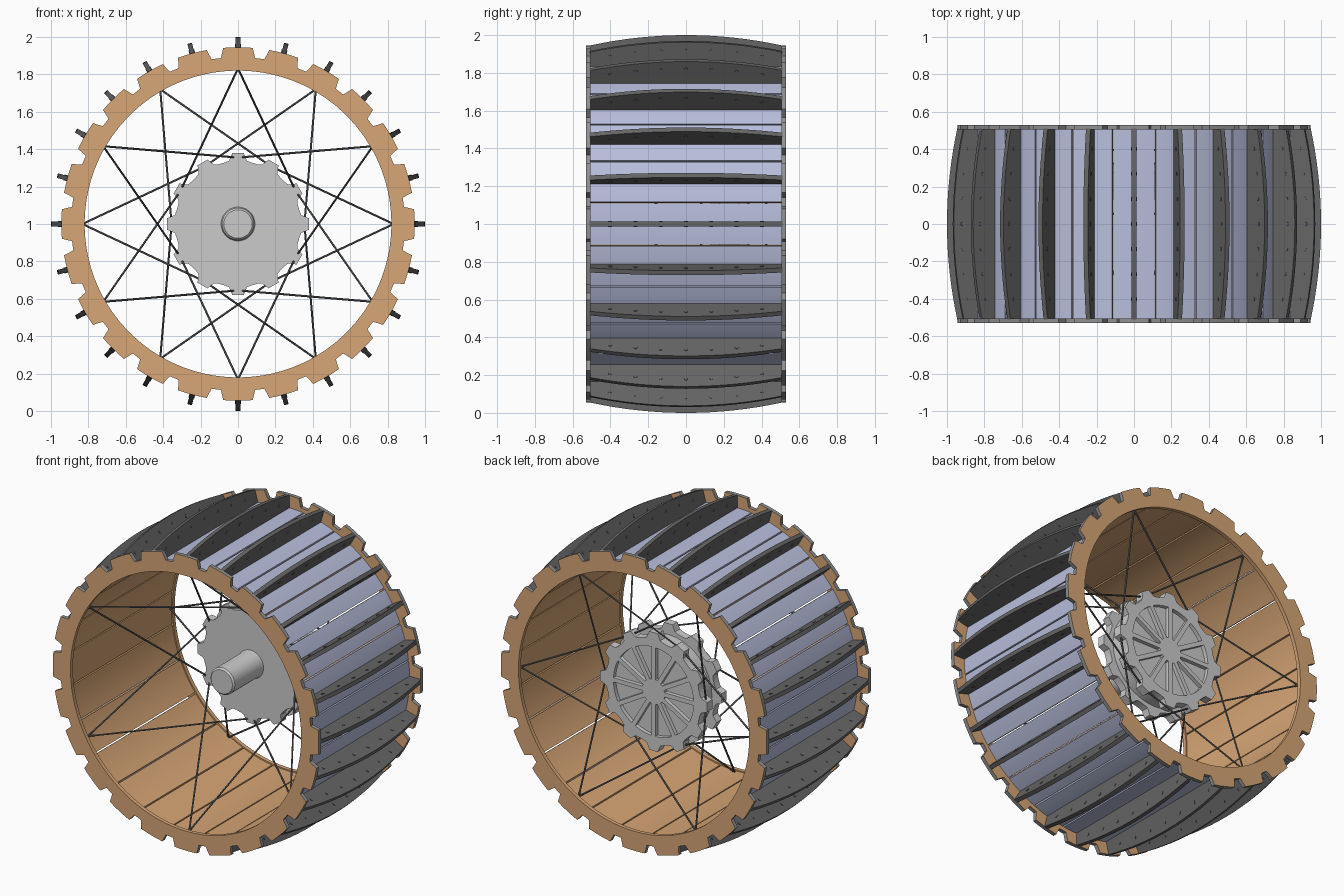
import bpy, bmesh
from math import sin, cos, pi, radians
from mathutils import Vector, Matrix

if "Cube" in bpy.data.objects:
    bpy.data.objects.remove(bpy.data.objects["Cube"])

C = Vector((0, 0, 1))          # wheel axle runs along y through this point
N = 24                         # lugs, rim teeth and skin panels
STEP = 2 * pi / N


def material(name, rgb):
    m = bpy.data.materials.new(name)
    m.diffuse_color = (*rgb, 1)
    m.use_nodes = True
    m.node_tree.nodes["Principled BSDF"].inputs["Base Color"].default_value = m.diffuse_color
    return m


ORANGE = material("copper", (0.68, 0.38, 0.18))
BLUE = material("pale_blue", (0.48, 0.52, 0.72))
DARK = material("dark_grey", (0.13, 0.13, 0.13))
GREY = material("mid_grey", (0.28, 0.28, 0.28))


def polar(r, a, y):
    return C + Vector((r * sin(a), y, r * cos(a)))


def finish(bm, name, *mats):
    bmesh.ops.recalc_face_normals(bm, faces=bm.faces)
    me = bpy.data.meshes.new(name)
    bm.to_mesh(me)
    bm.free()
    ob = bpy.data.objects.new(name, me)
    bpy.context.collection.objects.link(ob)
    for m in mats:
        me.materials.append(m)
    bpy.ops.object.select_all(action='DESELECT')
    ob.select_set(True)
    bpy.context.view_layer.objects.active = ob
    bpy.ops.object.shade_smooth_by_angle(angle=radians(25))
    return ob


def band(bm, outline, ri, y0, y1, closed=True):
    """Ring or arc of material between radius ri and an (angle, radius) outline."""
    rows = [[bm.verts.new(polar(r, a, y)) for r, y in
             ((ro, y0), (ro, y1), (ri, y1), (ri, y0))] for a, ro in outline]
    pairs = list(zip(rows, rows[1:]))
    if closed:
        pairs.append((rows[-1], rows[0]))
    else:
        bm.faces.new(rows[0])
        bm.faces.new(rows[-1])
    for p, q in pairs:
        for k in range(4):
            j = (k + 1) % 4
            bm.faces.new((p[k], p[j], q[j], q[k]))


def lathe(bm, profile, n=48):
    """Solid of revolution about the axle from (radius, y) points."""
    loops = [[bm.verts.new(polar(r, 2 * pi * i / n, y)) for i in range(n)] for r, y in profile]
    for p, q in zip(loops, loops[1:]):
        for i in range(n):
            j = (i + 1) % n
            bm.faces.new((p[i], p[j], q[j], q[i]))
    bm.faces.new(loops[0])
    bm.faces.new(loops[-1])


def rod(bm, p, q, r, n=6):
    d = q - p
    mat = Matrix.Translation((p + q) / 2) @ d.to_track_quat('Z', 'Y').to_matrix().to_4x4()
    bmesh.ops.create_cone(bm, cap_ends=True, segments=n, radius1=r, radius2=r,
                          depth=d.length, matrix=mat)


def teeth(count, shape):
    """Repeat one tooth, given as (degrees, radius) points, round the wheel."""
    return [(2 * pi * i / count + radians(a), r) for i in range(count) for a, r in shape]


# Toothed end rims: copper faces, grey tooth edges
rim_shape = [(-5.9, 0.892), (-4.8, 0.945), (-1.6, 0.945), (1.6, 0.945), (4.8, 0.945), (5.9, 0.892)]
for name, y0, y1 in (("front_rim", -0.53, -0.505), ("back_rim", 0.505, 0.53)):
    bm = bmesh.new()
    band(bm, teeth(N, rim_shape), 0.82, y0, y1)
    bm.normal_update()
    for f in bm.faces:
        mid = f.calc_center_median() - C
        f.material_index = 1 if abs(f.normal.y) > 0.5 or Vector((mid.x, mid.z)).length < 0.83 else 0
    finish(bm, name, GREY, ORANGE)

# Drum skin: slotted segments, copper inside and pale blue outside
for name, ri, ro, mat in (("drum_lining", 0.828, 0.85, ORANGE), ("outer_panels", 0.85, 0.866, BLUE)):
    bm = bmesh.new()
    half = STEP / 2 - 0.005
    for i in range(N):
        arc = [(i * STEP + half * k / 3, ro) for k in range(-3, 4)]
        band(bm, arc, ri, -0.505, 0.505, closed=False)
    finish(bm, name, mat)


# Crowned tread lugs with a row of bolts
def crown(y):
    return 1.0 - 0.055 * (y / 0.51) ** 2


bm = bmesh.new()
bolts = bmesh.new()
T = 0.0125
ys = [-0.51 + 1.02 * k / 16 for k in range(17)]
for i in range(N):
    a = i * STEP
    tangent = Vector((cos(a), 0, -sin(a)))
    sides = []
    for s in (-T, T):
        pts = [polar(0.855, a, -0.505)] + [polar(crown(y), a, y) for y in ys] + [polar(0.855, a, 0.505)]
        sides.append([bm.verts.new(p + tangent * s) for p in pts])
    p, q = sides
    bm.faces.new(p)
    bm.faces.new(q)
    for k in range(len(p)):
        j = (k + 1) % len(p)
        bm.faces.new((p[k], p[j], q[j], q[k]))
    for k in range(-3, 4):
        y = k * 0.134
        c = polar(crown(y) - 0.047, a, y)
        rod(bolts, c - tangent * (T + 0.003), c + tangent * (T + 0.003), 0.01, 8)
finish(bm, "tread_lugs", DARK)
finish(bolts, "lug_bolts", DARK)

# Hub: two toothed flanges joined by a core
gear_shape = [(-8, 0.342), (-4.6, 0.381), (4.6, 0.381), (8, 0.342), (12, 0.336), (18, 0.336)]
for name, ri, y0, y1 in (("front_flange", 0.05, 0.13, 0.18), ("back_flange", 0.285, 0.275, 0.33)):
    bm = bmesh.new()
    band(bm, teeth(12, gear_shape), ri, y0, y1)
    finish(bm, name)
bm = bmesh.new()
lathe(bm, [(0.31, 0.17), (0.31, 0.305)])
finish(bm, "hub_core")

# Ribbed back face of the hub
bm = bmesh.new()
lathe(bm, [(0.08, 0.30), (0.08, 0.33)], 32)
for i in range(12):
    a = 2 * pi * i / 12
    mat = (Matrix.Translation(polar(0.18, a, 0.316)) @ Matrix.Rotation(a, 4, 'Y')
           @ Matrix.Diagonal((0.028, 0.028, 0.23, 1)))
    bmesh.ops.create_cube(bm, size=1, matrix=mat)
finish(bm, "hub_ribs")

# Axle stub pointing forward
bm = bmesh.new()
lathe(bm, [(0.076, -0.165), (0.086, -0.155), (0.086, 0.10), (0.092, 0.14)])
finish(bm, "axle_stub")

# Crossed wire spokes, alternating between front and back edges
bm = bmesh.new()
for i in range(12):
    a = i * pi / 6
    y_rim, y_hub = (-0.495, 0.155) if i % 2 == 0 else (0.495, 0.30)
    for s in (-1, 1):
        rod(bm, polar(0.832, a, y_rim), polar(0.355, a + s * pi / 3, y_hub), 0.0055)
finish(bm, "wire_spokes", DARK)
